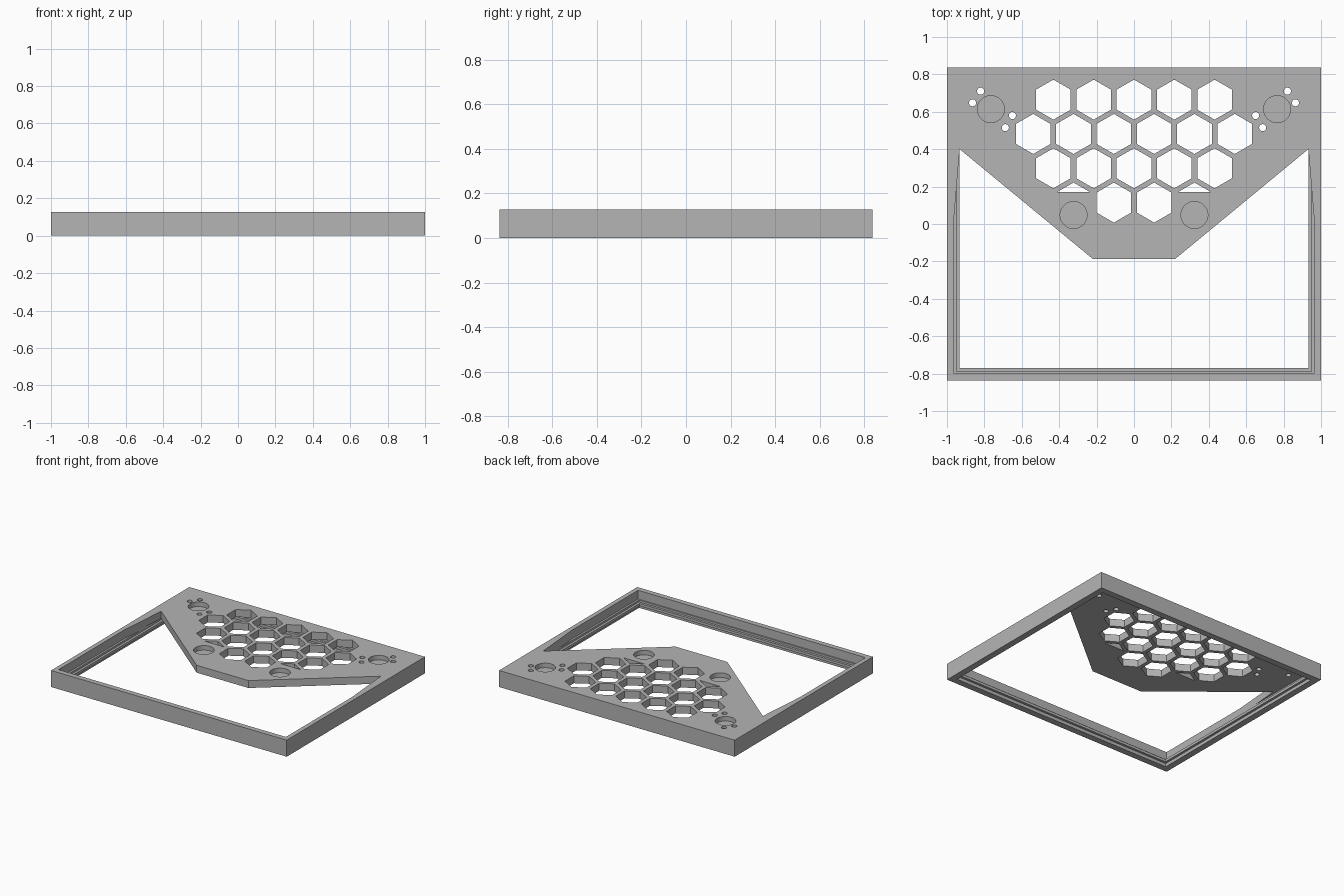
import bpy, bmesh, math

cube = bpy.data.objects.get("Cube")
if cube:
    bpy.data.objects.remove(cube, do_unlink=True)

HX, HY, TOP = 1.0, 0.8375, 0.127
UNDERSIDE = 0.07

grey = bpy.data.materials.new("mid_grey")
grey.use_nodes = True
colour = (0.46, 0.46, 0.46, 1)
grey.diffuse_color = colour
grey.node_tree.nodes["Principled BSDF"].inputs["Base Color"].default_value = colour


def prisms(name, outlines, z0, z1):
    """One object holding an upright prism for every outline."""
    bm = bmesh.new()
    for outline in outlines:
        face = bm.faces.new([bm.verts.new((x, y, z0)) for x, y in outline])
        new = bmesh.ops.extrude_face_region(bm, geom=[face])["geom"]
        verts = [v for v in new if isinstance(v, bmesh.types.BMVert)]
        bmesh.ops.translate(bm, verts=verts, vec=(0, 0, z1 - z0))
    bmesh.ops.recalc_face_normals(bm, faces=bm.faces)
    mesh = bpy.data.meshes.new(name)
    bm.to_mesh(mesh)
    bm.free()
    obj = bpy.data.objects.new(name, mesh)
    bpy.context.collection.objects.link(obj)
    return obj


def rect(inset):
    x, y = HX - inset, HY - inset
    return [(-x, -y), (x, -y), (x, y), (-x, y)]


def ngon(cx, cy, r, n):
    return [(cx + r * math.sin(math.tau * i / n), cy + r * math.cos(math.tau * i / n))
            for i in range(n)]


def both_sides(points):
    return [(s * x, y) for x, y in points for s in (1, -1)]


def cut(target, name, outlines, z0, z1):
    """Subtract prisms from the target, then discard the cutter."""
    cutter = prisms(name, outlines, z0, z1)
    cutter.hide_render = True
    mod = target.modifiers.new(name, "BOOLEAN")
    mod.operation = "DIFFERENCE"
    mod.solver = "EXACT"
    mod.object = cutter
    bpy.context.view_layer.objects.active = target
    bpy.ops.object.modifier_apply(modifier=name)
    bpy.data.objects.remove(cutter, do_unlink=True)


# Frame and panel body
body = prisms("frame_with_vent_panel", [rect(0)], 0, TOP)
body.data.materials.append(grey)

# Stepped hollow below the panel, leaving a thin lip around the inside
cut(body, "lower_recess", [rect(0.05)], -0.1, 0.025)
cut(body, "lip_opening", [rect(0.068)], 0.01, 0.055)
cut(body, "upper_recess", [rect(0.05)], 0.045, UNDERSIDE)

# Large window in front of the tapered panel
right = [(0.965, -0.797), (0.965, 0), (0.932, 0.4), (0.22, -0.187)]
window = right + [(-x, y) for x, y in reversed(right)]
cut(body, "window", [window], UNDERSIDE - 0.01, 0.3)

# Honeycomb vents; the two lowest outer cells are clipped above the sockets
R, PITCH, ROW = 0.107, 0.2155, 0.1835
hexes = []
for row, count in enumerate((5, 6, 5, 4)):
    y = 0.665 - row * ROW
    for i in range(count):
        x = (i - (count - 1) / 2) * PITCH
        if row == 3 and abs(x) > PITCH:
            base, half = 0.17, R * math.cos(math.pi / 6)
            shoulder = y + R / 2
            tip = y + R
            w = min(half, (tip - max(base, shoulder)) * math.sqrt(3))
            hexes.append([(x - w, base), (x + w, base), (x, tip)])
        else:
            hexes.append(ngon(x, y, R, 6))
cut(body, "honeycomb", hexes, 0.03, 0.3)

# Blind round sockets and small screw holes
sockets = both_sides([(0.765, 0.614), (0.323, 0.048)])
cut(body, "sockets", [ngon(x, y, 0.072, 40) for x, y in sockets], TOP - 0.035, 0.3)
holes = both_sides([(0.82, 0.71), (0.863, 0.648), (0.65, 0.58), (0.688, 0.515)])
cut(body, "screw_holes", [ngon(x, y, 0.019, 20) for x, y in holes], 0.03, 0.3)

# Smooth the round walls, keep edges sharp
bpy.ops.object.select_all(action="DESELECT")
body.select_set(True)
bpy.context.view_layer.objects.active = body
bpy.ops.object.shade_smooth_by_angle(angle=math.radians(30))
